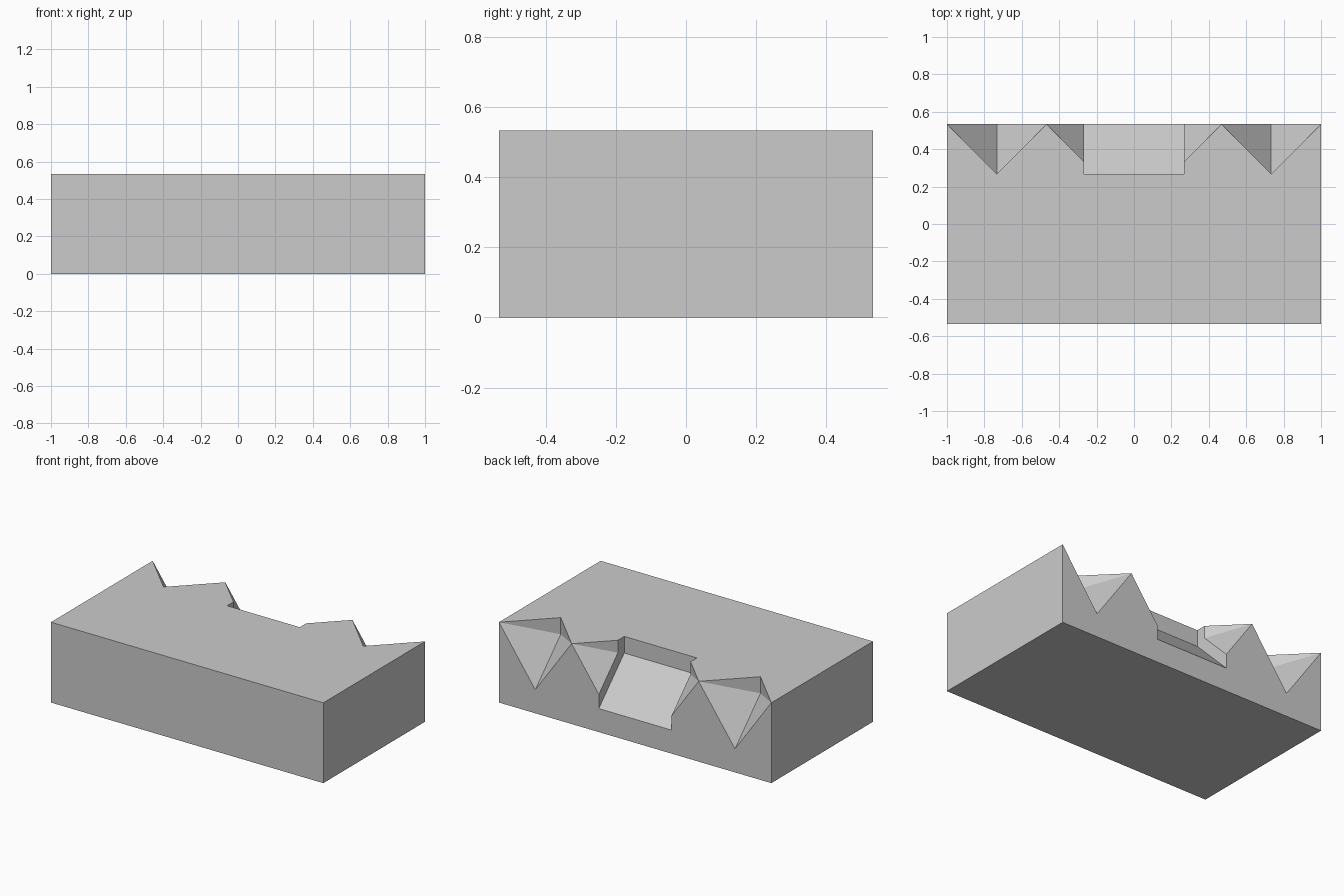
import bpy, bmesh

if "Cube" in bpy.data.objects:
    bpy.data.objects.remove(bpy.data.objects["Cube"])

U = 1 / 15                    # model grid unit (block is 30 x 16 x 8 units)
D = H = 8 * U                 # half depth, and height
E = 4 * U                     # notches reach in to this y
L = H - 4 * 2 ** 0.5 * U      # lowest point of the notches on the back face
M = L + 4 * U                 # inner end of the 45 degree notch floors

# Key points of the right half
base_f0, base_f1, base_b1, base_b0 = (0, -D, 0), (1, -D, 0), (1, D, 0), (0, D, 0)
top_f0, top_f1 = (0, -D, H), (1, -D, H)
# Outer V notch
a, b = (1, D, H), (7 * U, D, H)
t, q, p = (11 * U, E, H), (11 * U, E, M), (11 * U, D, L)
# Inner V notch, cut short by the centre slot side
f = 0.75
c = (E, D + f * (E - D), H)
r = (E, D + f * (E - D), H + f * (M - H))
s = (E, D, H + f * (L - H))
# Centre slot
w, u, v = (E, E, H), (E, E, M), (E, D, L)
w0, u0, v0 = (0, E, H), (0, E, M), (0, D, L)

faces = [
    [base_f0, base_f1, base_b1, base_b0],                  # bottom
    [base_f0, base_f1, top_f1, top_f0],                    # front
    [base_f1, base_b1, a, top_f1],                         # side
    [top_f0, top_f1, a, t, b, c, w, w0],                   # top
    [base_b0, base_b1, a, p, b, s, v, v0],                 # back
    [a, t, q], [b, t, q], [a, q, p], [b, q, p],            # outer notch
    [b, c, r], [b, r, s],                                  # inner notch
    [c, w, u, v, s, r], [w, w0, u0, u], [u, u0, v0, v],    # centre slot
]

bm = bmesh.new()
for face in faces:
    bm.faces.new([bm.verts.new(co) for co in face])
bmesh.ops.remove_doubles(bm, verts=bm.verts, dist=1e-5)

# Mirror to the left half and weld
copy = bmesh.ops.duplicate(bm, geom=bm.verts[:] + bm.edges[:] + bm.faces[:])["geom"]
for vert in copy:
    if isinstance(vert, bmesh.types.BMVert):
        vert.co.x *= -1
bmesh.ops.remove_doubles(bm, verts=bm.verts, dist=1e-5)
bmesh.ops.dissolve_limit(bm, angle_limit=0.001, verts=bm.verts, edges=bm.edges)
bmesh.ops.recalc_face_normals(bm, faces=bm.faces)

mesh = bpy.data.meshes.new("notched_block")
bm.to_mesh(mesh)
bm.free()
bpy.context.collection.objects.link(bpy.data.objects.new("notched_block", mesh))
